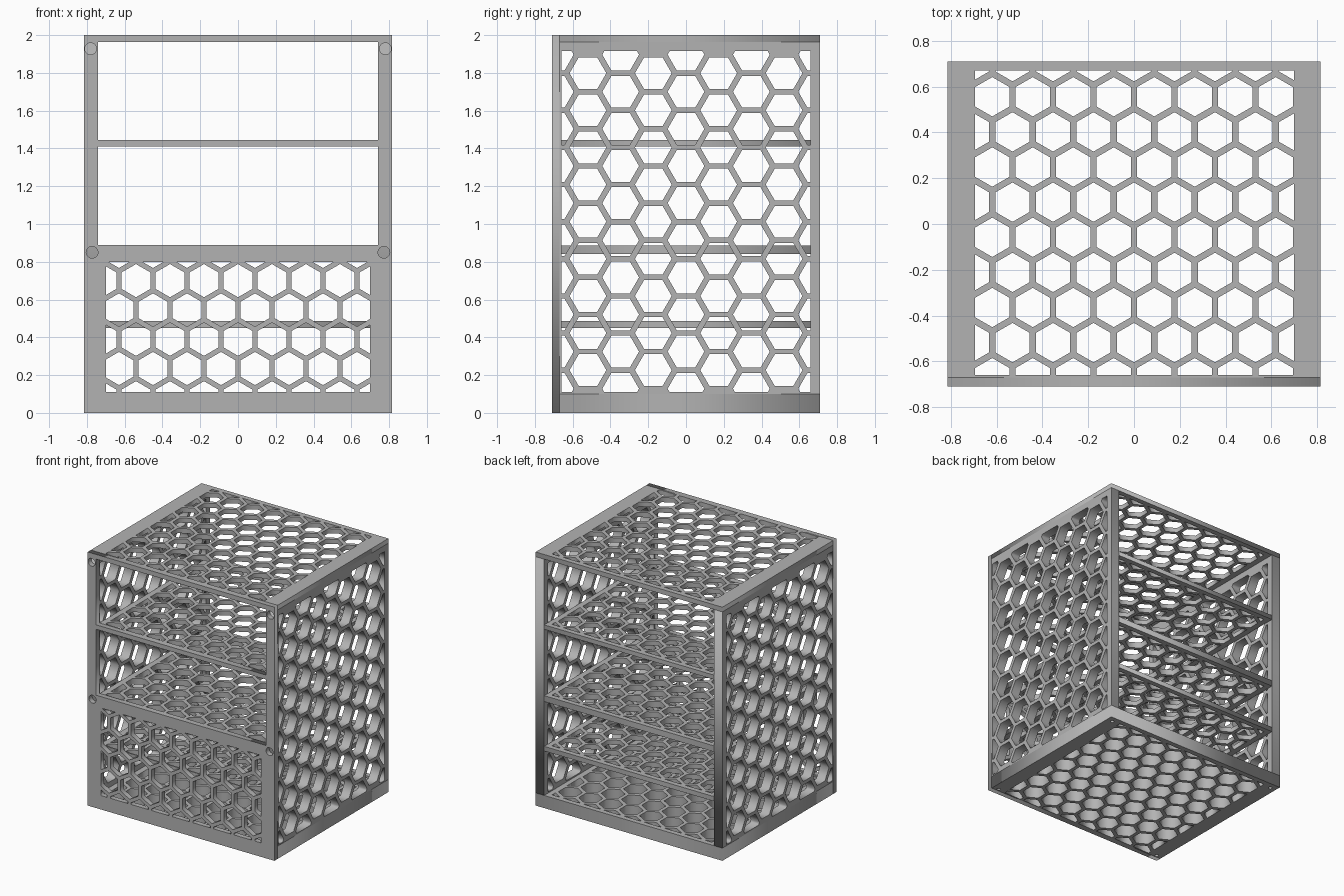
import bpy
from math import sin, cos, pi, sqrt

if "Cube" in bpy.data.objects:
    bpy.data.objects.remove(bpy.data.objects["Cube"], do_unlink=True)

# Single grey plastic
GREY = (0.45, 0.45, 0.45, 1)
grey = bpy.data.materials.new("grey plastic")
grey.use_nodes = True
grey.diffuse_color = GREY
grey.node_tree.nodes["Principled BSDF"].inputs["Base Color"].default_value = GREY

BAR = 0.028                                  # width of honeycomb bars
TURN = {"x": (pi / 2, 0, pi / 2), "y": (pi / 2, 0, 0), "z": (0, 0, 0)}


def rect(u0, u1, v0, v1):
    return [(u0, v0), (u1, v0), (u1, v1), (u0, v1)]


def circle(u, v, r, n=24):
    return [(u + r * cos(2 * pi * k / n), v + r * sin(2 * pi * k / n)) for k in range(n)]


def clip(poly, axis, side, limit):
    """Cut a convex outline along one axis-aligned line."""
    out = []
    for a, b in zip(poly, poly[1:] + poly[:1]):
        da, db = side * (limit - a[axis]), side * (limit - b[axis])
        if da >= 0:
            out.append(a)
        if da * db < 0:
            t = da / (da - db)
            out.append(tuple(p + t * (q - p) for p, q in zip(a, b)))
    return out


def honeycomb(u0, u1, v0, v1, cu, cv, pitch, row, flat=False):
    """Staggered hexagons clipped to a rectangle; flat turns them a quarter."""
    radius = (pitch - BAR) / sqrt(3)
    holes = []
    for j in range(-14, 15):
        for i in range(-14, 15):
            c = (cu + (i + (j % 2) / 2) * pitch, cv + j * row)
            poly = [(c[0] + radius * sin(k * pi / 3), c[1] + radius * cos(k * pi / 3))
                    for k in range(6)]
            if flat:
                poly = [(q, p) for p, q in poly]
            for axis, side, limit in ((0, -1, u0), (0, 1, u1), (1, -1, v0), (1, 1, v1)):
                poly = clip(poly, axis, side, limit)
            if len(poly) > 2 and all(max(p[a] for p in poly) - min(p[a] for p in poly) > 0.008
                                     for a in (0, 1)):
                holes.append(poly)
    return holes


def plate(name, axis, lo, hi, outline, holes):
    """Flat plate with holes, extruded along an axis from lo to hi."""
    curve = bpy.data.curves.new(name, "CURVE")
    curve.dimensions = "2D"
    curve.fill_mode = "BOTH"
    curve.extrude = (hi - lo) / 2
    for poly in [outline] + holes:
        s = curve.splines.new("POLY")
        s.points.add(len(poly) - 1)
        for point, (u, v) in zip(s.points, poly):
            point.co = (u, v, 0, 1)
        s.use_cyclic_u = True
    curve.materials.append(grey)
    obj = bpy.data.objects.new(name, curve)
    bpy.context.collection.objects.link(obj)
    obj.rotation_euler = TURN[axis]
    obj.location["xyz".index(axis)] = (lo + hi) / 2
    bpy.ops.object.select_all(action="DESELECT")
    obj.select_set(True)
    bpy.context.view_layer.objects.active = obj
    bpy.ops.object.convert(target="MESH")


W, D, H = 0.815, 0.71, 2.0                   # half width, half depth, height
INNER, FRONT = 0.74, -0.67                   # inside of walls, back of front frame
FLOOR, ROOF = 0.1, 1.963

# Front frame: two windows, honeycomb below, four round sockets
front_holes = honeycomb(-0.7, 0.7, 0.11, 0.8, 0, 0.7, 0.18, 0.155)
front_holes += [rect(-INNER, INNER, 0.89, 1.41), rect(-INNER, INNER, 1.445, ROOF)]
front_holes += [circle(s * x, z, 0.031) for s in (-1, 1) for x, z in ((0.78, 1.928), (0.7725, 0.85))]
plate("front_frame", "y", -D, FRONT, rect(-W, W, 0, H), front_holes)

# Roof, shelves and base share one honeycomb
deck = honeycomb(-0.695, 0.7, -0.66, 0.67, 0.0885, 0.556, 0.177, 0.1535)
plate("roof", "z", ROOF, H, rect(-W, W, FRONT, D), deck)
for name, lo, hi in (("upper_shelf", 1.41, 1.445), ("middle_shelf", 0.84, 0.887),
                     ("lower_shelf", 0.45, 0.487)):
    plate(name, "z", lo, hi, rect(-INNER, INNER, FRONT, D), deck)
screws = [circle(x, y, 0.014, 16) for x in (-0.765, 0.765) for y in (-0.65, 0.66)]
plate("base", "z", 0, FLOOR, rect(-W, W, FRONT, D), deck + screws)

# Side walls, honeycomb turned a quarter
side = honeycomb(-0.66, 0.66, 0.11, 1.915, 1.7, 0, 0.1965, 0.173, flat=True)
plate("left_wall", "x", INNER, W, rect(FRONT, D, FLOOR, ROOF), side)
plate("right_wall", "x", -W, -INNER, rect(FRONT, D, FLOOR, ROOF), side)
